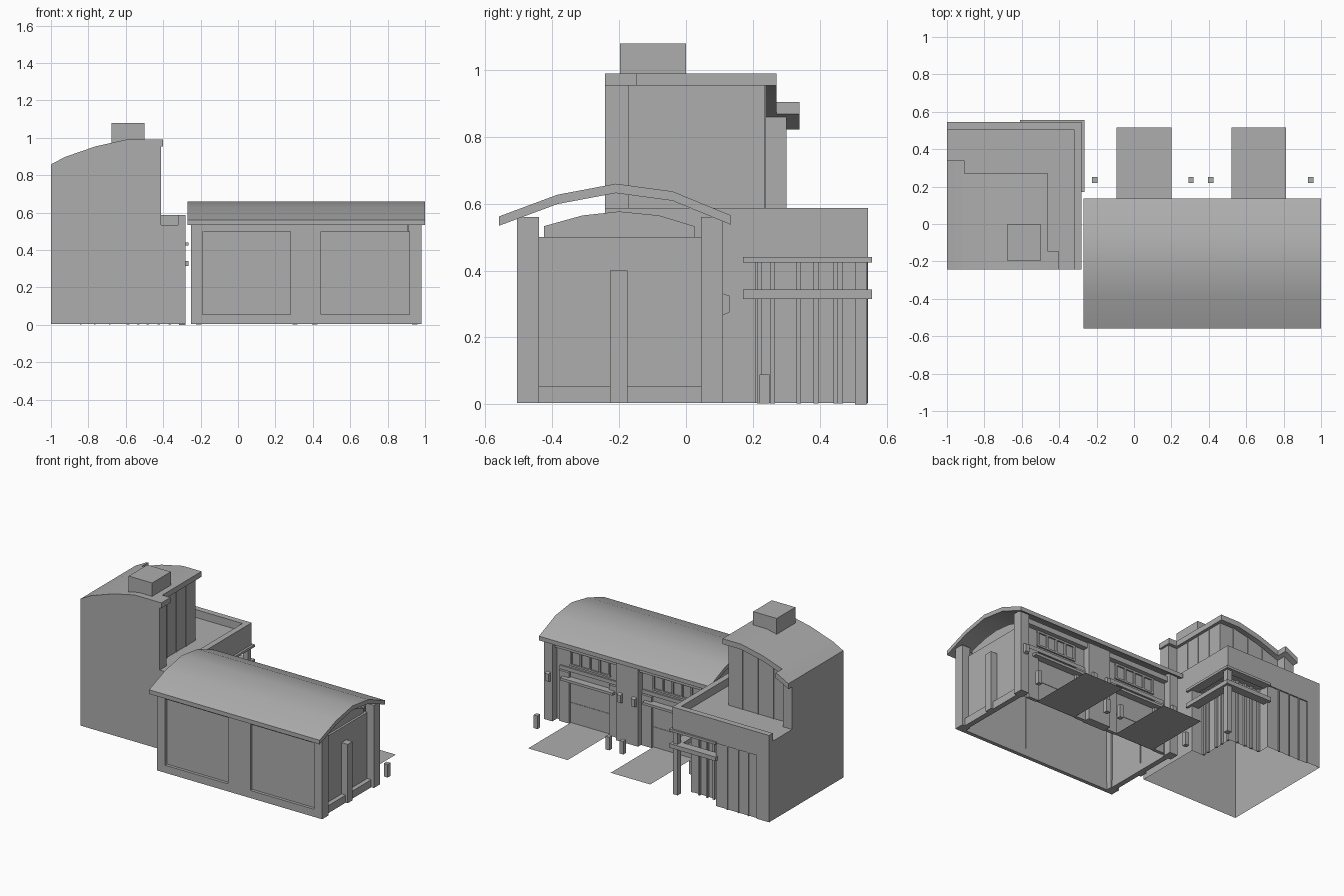
import bpy, bmesh

if "Cube" in bpy.data.objects:
    bpy.data.objects.remove(bpy.data.objects["Cube"])

# One mid grey for the whole building
GREY = bpy.data.materials.new("mid_grey")
GREY.diffuse_color = (.42, .42, .42, 1)
GREY.use_nodes = True
GREY.node_tree.nodes["Principled BSDF"].inputs["Base Color"].default_value = GREY.diffuse_color


def finish(name, bm, fix=True):
    if fix:
        bmesh.ops.recalc_face_normals(bm, faces=bm.faces)
    me = bpy.data.meshes.new(name)
    bm.to_mesh(me)
    bm.free()
    me.materials.append(GREY)
    ob = bpy.data.objects.new(name, me)
    bpy.context.collection.objects.link(ob)
    return ob


def prism(name, pts, axis, a, b, open_start=False):
    """Extrude a 2D outline along an axis from a to b."""
    def place(p, t):
        return {'x': (t, p[0], p[1]), 'y': (p[0], t, p[1]), 'z': (p[0], p[1], t)}[axis]
    bm = bmesh.new()
    lo = [bm.verts.new(place(p, a)) for p in pts]
    hi = [bm.verts.new(place(p, b)) for p in pts]
    n = len(pts)
    for i in range(n):
        bm.faces.new((lo[i], lo[(i + 1) % n], hi[(i + 1) % n], hi[i]))
    if not open_start:
        bm.faces.new(lo)
    bm.faces.new(hi)
    return finish(name, bm)


def box(name, x0, x1, y0, y1, z0, z1, open_bottom=False):
    return prism(name, [(x0, y0), (x1, y0), (x1, y1), (x0, y1)], 'z', z0, z1, open_bottom)


def walls(name, pts, z0, top, cuts=()):
    """Closed loop of wall sheets, counter-clockwise, with top height given by x."""
    loop = []
    for p, q in zip(pts, pts[1:] + pts[:1]):
        loop.append(p)
        mids = [c for c in cuts if min(p[0], q[0]) < c < max(p[0], q[0])]
        loop += [(c, p[1]) for c in sorted(mids, reverse=q[0] < p[0])]
    bm = bmesh.new()
    lo = [bm.verts.new((x, y, z0)) for x, y in loop]
    hi = [bm.verts.new((x, y, top(x))) for x, y in loop]
    for i in range(len(loop)):
        j = (i + 1) % len(loop)
        bm.faces.new((lo[i], lo[j], hi[j], hi[i]))
    return finish(name, bm, False)


def sheet(name, pts, z):
    bm = bmesh.new()
    bm.faces.new([bm.verts.new((x, y, z)) for x, y in pts])
    return finish(name, bm, False)


def smooth(ob):
    bpy.context.view_layer.objects.active = ob
    ob.select_set(True)
    bpy.ops.object.shade_smooth_by_angle(angle=0.6)
    ob.select_set(False)


# ---- Tower: walls rising to a curved roof ----
CURVE = [(-1, .858), (-.925, .898), (-.76, .955), (-.60, .99), (-.40, .99)]


def roof_z(x):
    for (x0, z0), (x1, z1) in zip(CURVE, CURVE[1:]):
        if x <= x1:
            return z0 + (z1 - z0) * (x - x0) / (x1 - x0)
    return CURVE[-1][1]


tower = [(-1, -.243), (-.413, -.243), (-.413, -.17), (-.48, -.17), (-.48, .235),
         (-.93, .235), (-.93, .30), (-1, .30)]
walls("tower_walls", tower, .535, lambda x: roof_z(x) - .03, [c[0] for c in CURVE[1:4]])


def roof_slab(name, x0, x1, y1):
    xs = [x0] + [c[0] for c in CURVE if x0 < c[0] < x1] + [x1]
    outline = [(x, roof_z(x)) for x in xs] + [(x, roof_z(x) - .036) for x in reversed(xs)]
    smooth(prism(name, outline, 'y', -.243, y1))


roof_slab("tower_roof_low_edge", -1, -.905, .34)
roof_slab("tower_roof_middle", -.905, -.46, .27)
roof_slab("tower_roof_front_edge", -.46, -.40, -.148)
box("chimney", -.675, -.50, -.198, 0, .95, 1.08)

# Slim tower window mullions on the two glazed sides
for i in range(3):
    y = -.075 + i * .1
    box("tower_side_mullion", -.482, -.476, y, y + .008, .535, .955)
    x = -.82 + i * .115
    box("tower_back_mullion", x, x + .010, .233, .240, .535, roof_z(x) - .03)

# ---- Annex around the tower base ----
lower = [(-1, -.243), (-.28, -.243), (-.28, .21), (-.37, .21), (-.37, .455), (-.60, .455),
         (-.60, .537), (-.905, .537), (-.905, .545), (-1, .545)]
walls("annex_lower_walls", lower, .004, lambda x: .43)
walls("annex_upper_walls", [(-1, -.243), (-.28, -.243), (-.28, .545), (-1, .545)],
      .43, lambda x: .535)
sheet("entrance_soffit", [(-.28, .21), (-.37, .21), (-.37, .455), (-.60, .455),
                          (-.60, .537), (-.905, .537), (-.905, .545), (-.28, .545)], .43)
sheet("annex_deck", [(-.28, -.243), (-.28, .545), (-1, .545)] + tower[:0:-1], .535)
prism("parapet", [(-.28, -.243), (-.28, .545), (-1, .545), (-1, .505), (-.32, .505),
                  (-.32, -.243)], 'z', .53, .588)

# Entrance ledges, column and mullions
ledge = [(-.265, .17), (-.265, .557), (-.61, .557), (-.61, .50), (-.33, .50), (-.33, .17)]
prism("lower_entrance_ledge", ledge, 'z', .315, .343)
prism("upper_entrance_ledge", ledge, 'z', .425, .441)
box("entrance_column", -.315, -.28, .505, .54, 0, .43)
for y in (.213, .252, .33, .382, .441):
    box("entrance_side_mullion", -.372, -.357, y, y + .014, .002, .43)
for x in (-.43, -.49, -.54, -.595):
    box("entrance_back_mullion", x, x + .014, .453, .469, .002, .43)
for x in (-.69, -.77, -.845):
    box("annex_window_mullion", x, x + .008, .535, .543, .002, .43)

# ---- Garage: arched roof over a hollow body ----
top = [(-.56, .562), (-.385, .627), (-.21, .66), (-.04, .637), (.135, .565)]
smooth(prism("garage_roof", top + [(y, z - .028) for y, z in reversed(top)], 'x', -.27, 1.0))
prism("garage_vault", [(-.425, .5), (-.425, .533), (-.31, .565), (-.2, .577), (-.08, .565),
                       (.025, .533), (.025, .5)], 'x', -.185, .915)
box("garage_walls", -.20, .93, -.485, .06, .004, .5, True)

# Corner posts, middle piers, beams and plinths
for x0, x1 in ((-.25, -.19), (.918, .98)):
    for y0, y1 in ((-.505, -.44), (.045, .11)):
        box("corner_post", x0, x1, y0, y1, .004, .56)
box("front_pier", .28, .445, -.505, -.48, .004, .53)
box("back_pier", .28, .445, .05, .11, .004, .53)
box("front_beam", -.185, .91, -.505, -.44, .5, .535)
box("back_beam", -.185, .91, .045, .095, .5, .535)
box("front_plinth", -.19, .918, -.505, -.48, .004, .055)
for x0, x1, px in ((.925, .96, .95), (-.23, -.195, -.22)):
    box("end_plinth", x0, x1, -.44, .045, .004, .055)
    box("end_pilaster", px - .025, px + .025, -.227, -.175, .004, .40)

# Two garage bays with door, ledge, windows and driveway
for c in (.053, .667):
    box("door_ledge", c - .195, c + .195, .055, .108, .295, .312)
    box("bay_band", c - .225, c + .225, .055, .07, .35, .375)
    for s in (-1, 1):
        e = c + s * .187
        box("door_jamb", e - .038, e + .038, .055, .078, .004, .345)
    for i in range(2):
        z = .01 + i * .14
        box("door_panel", c - .147, c + .147, .055, .063, z, z + .132)
    for i in range(5):
        x = c - .147 + i * .0705
        box("window_mullion", x, x + .012, .055, .07, .395, .49)
    for z in (.39, .485):
        box("window_rail", c - .15, c + .15, .055, .07, z, z + .012)
    sheet("driveway", [(c - .147, .06), (c + .147, .06), (c + .147, .515), (c - .147, .515)], .005)

# Wall lamps and bollards
for x in (-.21, .305, .41, .945):
    prism("wall_lamp", [(.105, .265), (.13, .275), (.13, .325), (.105, .333)],
          'x', x - .014, x + .014)
    box("bollard", x - .014, x + .014, .22, .25, .002, .09)
